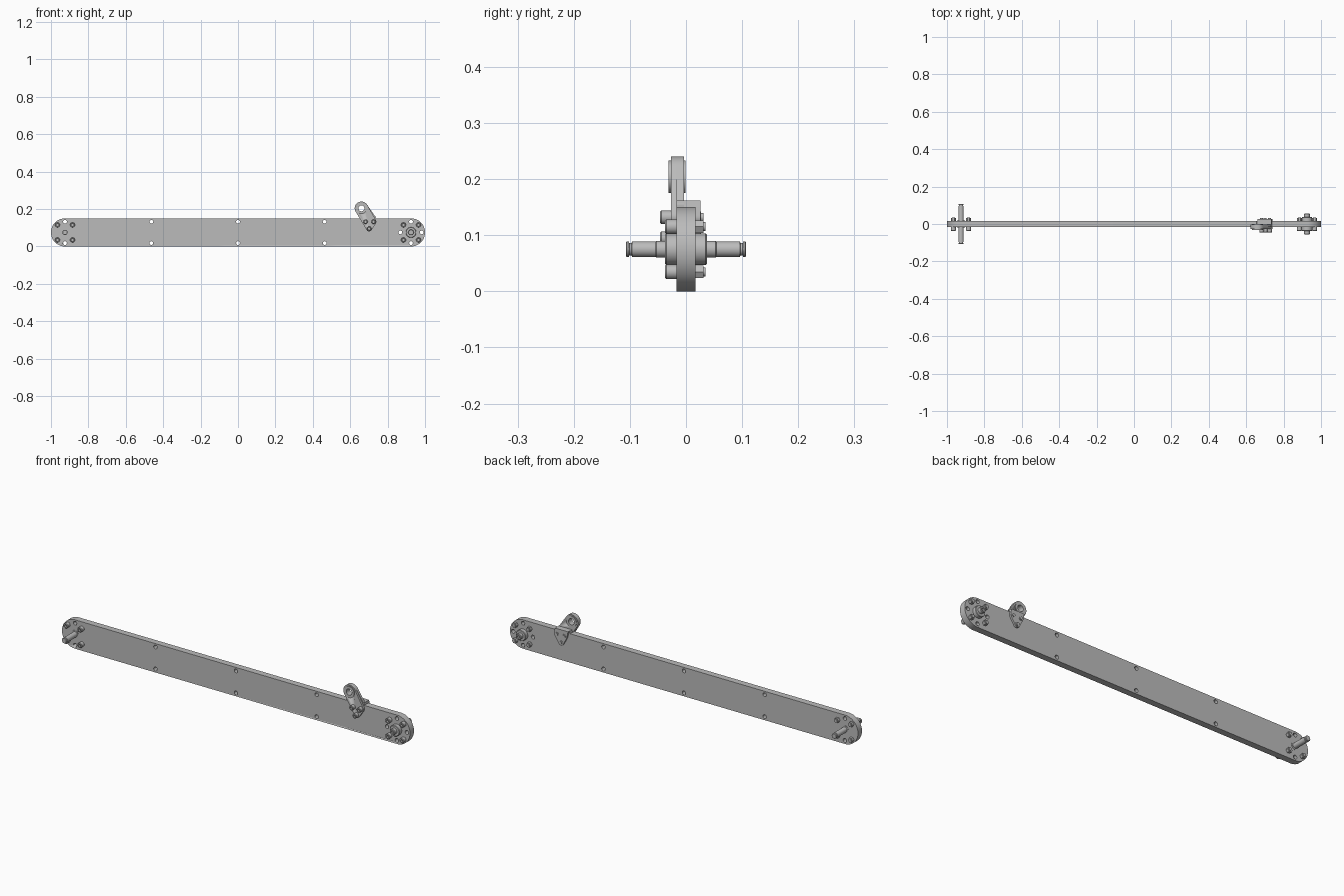
import bpy, bmesh
from math import cos, sin, pi, tau, radians
from mathutils import Vector, Matrix
from mathutils.geometry import convex_hull_2d

cube = bpy.data.objects.get("Cube")
if cube:
    bpy.data.objects.remove(cube, do_unlink=True)

steel = bpy.data.materials.new("plain_grey_steel")
steel.use_nodes = True
GREY = (0.5, 0.5, 0.5, 1)
steel.diffuse_color = GREY
steel.node_tree.nodes["Principled BSDF"].inputs["Base Color"].default_value = GREY


def finish(name, bm):
    """Turn a bmesh into a smooth-by-angle steel object."""
    bmesh.ops.remove_doubles(bm, verts=bm.verts, dist=1e-5)
    bmesh.ops.recalc_face_normals(bm, faces=bm.faces)
    mesh = bpy.data.meshes.new(name)
    bm.to_mesh(mesh)
    bm.free()
    mesh.materials.append(steel)
    ob = bpy.data.objects.new(name, mesh)
    bpy.context.collection.objects.link(ob)
    bpy.ops.object.select_all(action="DESELECT")
    ob.select_set(True)
    bpy.context.view_layer.objects.active = ob
    bpy.ops.object.shade_smooth_by_angle(angle=radians(30))
    return ob


def circle(x, z, r, n=48):
    return [(x + r * cos(tau * i / n), z + r * sin(tau * i / n)) for i in range(n)]


def add_prism(bm, outline, y0, y1):
    face = bm.faces.new([bm.verts.new((x, y0, z)) for x, z in outline])
    out = bmesh.ops.extrude_face_region(bm, geom=[face])["geom"]
    moved = [v for v in out if isinstance(v, bmesh.types.BMVert)]
    bmesh.ops.translate(bm, verts=moved, vec=(0, y1 - y0, 0))


def hull_plate(name, points, y0, y1):
    """Plate wrapped around a set of circles and corner points."""
    bm = bmesh.new()
    add_prism(bm, [points[i] for i in convex_hull_2d([Vector(p) for p in points])], y0, y1)
    return finish(name, bm)


def lathe(name, x, z, profile, closed=False, steps=32):
    """Spin an (r, y) profile about an axis along y."""
    bm = bmesh.new()
    vs = [bm.verts.new((r, y, 0)) for r, y in profile]
    edges = [bm.edges.new(p) for p in zip(vs, vs[1:])]
    if closed:
        edges.append(bm.edges.new((vs[-1], vs[0])))
    bmesh.ops.spin(bm, geom=vs + edges, cent=(0, 0, 0), axis=(0, 1, 0),
                   angle=tau, steps=steps, use_duplicate=False)
    bmesh.ops.translate(bm, verts=bm.verts, vec=(x, 0, z))
    return finish(name, bm)


def drill(ob, holes):
    """Cut round through-holes given as (x, z, r)."""
    bm = bmesh.new()
    for x, z, r in holes:
        add_prism(bm, circle(x, z, r, 24), -0.3, 0.3)
    cutter = finish(ob.name + "_cutter", bm)
    mod = ob.modifiers.new("holes", "BOOLEAN")
    mod.object, mod.solver = cutter, "EXACT"
    bpy.ops.object.select_all(action="DESELECT")
    ob.select_set(True)
    bpy.context.view_layer.objects.active = ob
    bpy.ops.object.modifier_apply(modifier=mod.name)
    bpy.data.objects.remove(cutter, do_unlink=True)


def bolt(name, x, z, front, seat, back, r=0.013):
    """Socket-head bolt on the front, hexagon nut on the back."""
    lathe(name + "_head", x, z, [(0, seat), (r, seat), (r, front + 0.002), (r - 0.002, front),
                                 (0.006, front), (0.006, front + 0.009), (0, front + 0.009)], steps=24)
    bm = bmesh.new()
    add_prism(bm, circle(x, z, r, 6), -seat, back - 0.004)
    add_prism(bm, circle(x, z, 0.008, 20), -seat, back)
    finish(name + "_nut", bm)


MID, END, HALF = 0.075, 0.925, 0.0165

# Long bar with rounded ends and drilled holes
bar = hull_plate("long_bar", circle(-END, MID, MID, 96) + circle(END, MID, MID, 96), -HALF, HALF)
holes = [(x, z, 0.01) for x in (-END, -0.463, 0, 0.463, END) for z in (0.018, 0.132)]
holes += [(END - 0.057, MID, 0.01), (END + 0.057, MID, 0.01)]
drill(bar, holes)

# Four bolts around each end
for side, cx in (("right", -END), ("left", END)):
    for i in range(4):
        a = pi / 4 + i * pi / 2
        bolt(f"{side}_end_bolt_{i + 1}", cx + 0.057 * cos(a), MID + 0.057 * sin(a),
             -0.037, -HALF, 0.035)

# Long axle with retaining grooves, and its bushing
half_axle = [(0.014, 0.019), (0.014, 0.096), (0.011, 0.097), (0.011, 0.101),
             (0.014, 0.102), (0.014, 0.105), (0.012, 0.107), (0, 0.107)]
lathe("axle", -END, MID, [(r, -y) for r, y in reversed(half_axle)] + half_axle)
lathe("axle_bushing", -END, MID, [(0.014, -0.018), (0.021, -0.018), (0.021, 0.018), (0.014, 0.018)], True)

# Stepped hub at the other end
half_hub = [(0.028, 0.035), (0.026, 0.037), (0.015, 0.037), (0.015, 0.053),
            (0.013, 0.055), (0.007, 0.055), (0.007, 0.047), (0, 0.047)]
lathe("hub", END, MID, [(r, -y) for r, y in reversed(half_hub)] + half_hub)

# Lever bracket straddling the bar
EYE = (0.66, 0.204)
bolts = [(0.682, 0.132), (0.725, 0.132), (0.701, 0.095)]
feet = [p for x, z in bolts for p in circle(x, z, 0.015, 32)]
eye_rim = circle(*EYE, 0.036)
front = hull_plate("bracket_front_plate", eye_rim + feet, -0.027, -HALF)
arm = hull_plate("bracket_arm", eye_rim + [(0.652, 0.15), (0.737, 0.15), (0.737, 0.155)], -HALF, -0.004)
for part in (front, arm):
    drill(part, [(*EYE, 0.022)])
hull_plate("bracket_back_plate", feet + [(0.66, 0.162), (0.735, 0.162)], HALF, 0.026)
hull_plate("bracket_bridge", [(0.655, 0.15), (0.737, 0.15), (0.735, 0.162), (0.658, 0.162)], -HALF, HALF)
lathe("bracket_bushing", *EYE, [(0.016, -0.031), (0.029, -0.031), (0.029, -0.001), (0.016, -0.001)], True)
for i, (x, z) in enumerate(bolts):
    bolt(f"bracket_bolt_{i + 1}", x, z, -0.046, -0.026, 0.031, 0.012)
